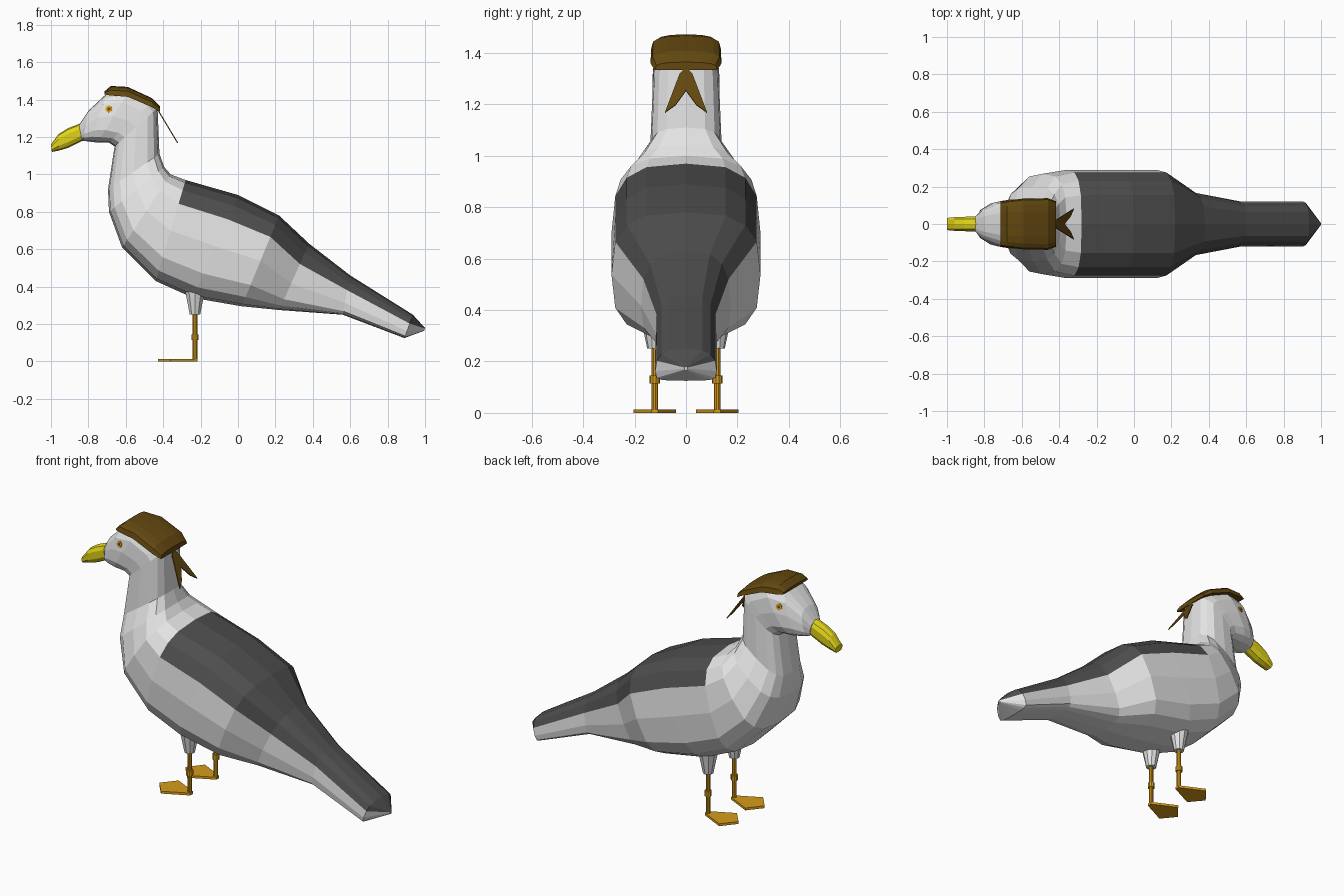
import bpy, bmesh, math
from mathutils import Vector
from mathutils.bvhtree import BVHTree

if "Cube" in bpy.data.objects:
    bpy.data.objects.remove(bpy.data.objects["Cube"])


def material(name, rgb):
    m = bpy.data.materials.new(name)
    m.diffuse_color = (*rgb, 1)
    m.use_nodes = True
    m.node_tree.nodes["Principled BSDF"].inputs["Base Color"].default_value = m.diffuse_color
    return m


WHITE = material("white plumage", (0.78, 0.78, 0.78))
DARK = material("dark grey back", (0.075, 0.075, 0.075))
YELLOW = material("yellow bill", (0.75, 0.65, 0.01))
ORANGE = material("orange legs", (0.68, 0.33, 0.01))
BROWN = material("brown cloth", (0.125, 0.065, 0.005))


def make(name, bm, *mats):
    bmesh.ops.recalc_face_normals(bm, faces=bm.faces)
    me = bpy.data.meshes.new(name)
    bm.to_mesh(me)
    bm.free()
    for m in mats:
        me.materials.append(m)
    ob = bpy.data.objects.new(name, me)
    bpy.context.collection.objects.link(ob)
    return ob


def loft(rings, rule=lambda i, k: 0):
    """Skin closed rings of points; rule picks the material per ring and side."""
    bm = bmesh.new()
    vs = [[bm.verts.new(p) for p in r] for r in rings]
    n = len(vs[0])
    for i in range(len(vs) - 1):
        for k in range(n):
            j = (k + 1) % n
            f = bm.faces.new((vs[i][k], vs[i][j], vs[i + 1][j], vs[i + 1][k]))
            f.material_index = rule(i, k)
    bm.faces.new(vs[0])
    bm.faces.new(vs[-1])
    return bm


def spow(v, e):
    return math.copysign(abs(v) ** e, v)


def section(tx, tz, bx, bz, w, bias=0.0, n=16, e=0.66):
    """Rounded section between a top and a bottom profile point."""
    pts = []
    for k in range(n):
        t = 2 * math.pi * k / n
        a = spow(round(math.cos(t), 6), e)
        a += bias * (1 - a * a)
        s = (a + 1) / 2
        pts.append((bx + (tx - bx) * s, w * spow(round(math.sin(t), 6), e), bz + (tz - bz) * s))
    return pts


# Body, neck and head in one skin, from tail tip to bill base
body_rings = [
    (0.999, 0.18, 0.997, 0.165, 0.006),
    (0.935, 0.25, 0.89, 0.125, 0.12, -0.4),
    (0.60, 0.46, 0.56, 0.25, 0.12, -0.4),
    (0.38, 0.63, 0.22, 0.275, 0.175, -0.2),
    (0.22, 0.78, 0.02, 0.295, 0.29),
    (0.00, 0.89, -0.24, 0.34, 0.29),
    (-0.28, 0.97, -0.44, 0.43, 0.29),
    (-0.36, 1.00, -0.62, 0.61, 0.268),
    (-0.395, 1.04, -0.69, 0.80, 0.20),
    (-0.42, 1.11, -0.695, 0.92, 0.14),
    (-0.43, 1.355, -0.66, 1.15, 0.13),
    (-0.46, 1.39, -0.69, 1.17, 0.13),
    (-0.58, 1.455, -0.75, 1.17, 0.13),
    (-0.70, 1.435, -0.79, 1.175, 0.115),
    (-0.80, 1.34, -0.83, 1.18, 0.078),
    (-0.85, 1.265, -0.835, 1.185, 0.045),
]
bm = loft([section(*r) for r in body_rings],
          lambda i, k: 1 if i < 6 and (k < 3 or k > 12) else 0)
bm.normal_update()
tree = BVHTree.FromBMesh(bm)
make("body", bm, WHITE, DARK)

# Bill
bill = [(-0.845, 1.272, -0.825, 1.183, 0.042), (-0.91, 1.247, -0.905, 1.143, 0.04),
        (-0.96, 1.215, -0.955, 1.128, 0.038), (-1.0, 1.16, -0.995, 1.12, 0.034)]
make("bill", loft([section(*r, n=10, e=0.75) for r in bill]), YELLOW)

# Cloth cap: arched rows (x, crown z, rim z, half width), closed underneath
rows = [(-0.715, 1.443, 1.427, 0.118), (-0.68, 1.473, 1.422, 0.125),
        (-0.59, 1.468, 1.415, 0.136), (-0.46, 1.408, 1.36, 0.138),
        (-0.418, 1.365, 1.335, 0.122)]
cap = []
for x, top, rim, w in rows:
    arc = [math.pi * k / 8 for k in range(9)]
    cap.append([(x, w * spow(round(math.cos(t), 6), 0.75),
                 rim + (top - rim) * abs(round(math.sin(t), 6)) ** 0.6) for t in arc])
make("cap", loft(cap), BROWN)

for side, label in ((1, "left"), (-1, "right")):
    # Cap ribbon, a thin pointed strip hanging back
    bm = bmesh.new()
    outline = [(0, 1.345), (0.025, 1.32), (0.082, 1.17), (0.04, 1.2), (0, 1.255)]
    if side < 0:
        outline.reverse()
    bm.faces.new([bm.verts.new((-0.425 + (1.345 - z) * 0.6, side * y, z)) for y, z in outline])
    ob = make("ribbon_" + label, bm, BROWN)
    ob.modifiers.new("thickness", "SOLIDIFY").thickness = 0.006

    # Eye discs laid on the head surface
    hit, nor, _, _ = tree.ray_cast(Vector((-0.69, side * 0.5, 1.35)), Vector((0, -side, 0)))
    if side * nor.y < 0:
        nor = -nor
    rot = nor.to_track_quat('Z', 'Y').to_matrix().to_4x4()
    for part, r, h, mat in (("eye_", 0.018, 0.004, ORANGE), ("pupil_", 0.008, 0.006, BROWN)):
        bm = bmesh.new()
        bmesh.ops.create_cone(bm, cap_ends=True, segments=12, radius1=r, radius2=r, depth=2 * h)
        bm.transform(rot)
        bmesh.ops.translate(bm, verts=bm.verts, vec=hit)
        make(part + label, bm, mat)

    # Leg: feathered thigh, shank, ankle joint
    for part, z0, z1, r0, r1, mat in (("thigh_", 0.25, 0.39, 0.029, 0.058, WHITE),
                                      ("shank_", 0.005, 0.26, 0.013, 0.013, ORANGE),
                                      ("ankle_", 0.115, 0.145, 0.02, 0.02, ORANGE)):
        bm = bmesh.new()
        bmesh.ops.create_cone(bm, cap_ends=True, segments=10, radius1=r0, radius2=r1, depth=z1 - z0)
        bmesh.ops.translate(bm, verts=bm.verts, vec=(-0.23, side * 0.122, (z0 + z1) / 2))
        make(part + label, bm, mat)

    # Webbed foot
    plan = [(-0.217, 0.013), (-0.36, 0.083), (-0.428, 0), (-0.36, -0.083), (-0.217, -0.013)]
    make("foot_" + label,
         loft([[(x, side * 0.122 + y, z) for x, y in plan] for z in (0, 0.014)]), ORANGE)
